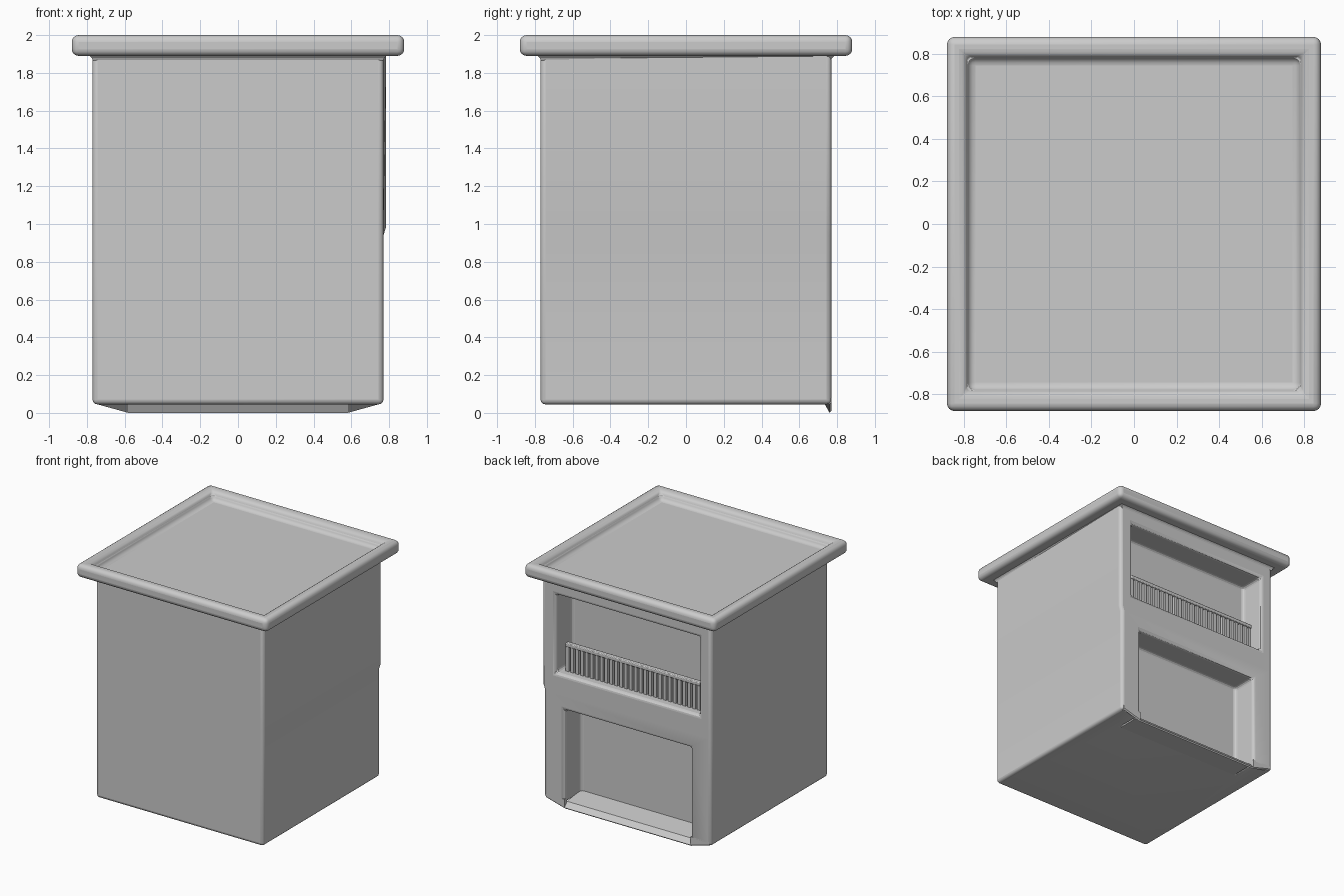
import bpy, bmesh

if "Cube" in bpy.data.objects:
    bpy.data.objects.remove(bpy.data.objects["Cube"])


def make(name, bm):
    bmesh.ops.recalc_face_normals(bm, faces=bm.faces)
    me = bpy.data.meshes.new(name)
    bm.to_mesh(me)
    bm.free()
    ob = bpy.data.objects.new(name, me)
    bpy.context.collection.objects.link(ob)
    return ob


def add_box(bm, x0, x1, y0, y1, z0, z1):
    vs = bmesh.ops.create_cube(bm, size=1)["verts"]
    for v in vs:
        v.co = (x1 if v.co.x > 0 else x0, y1 if v.co.y > 0 else y0, z1 if v.co.z > 0 else z0)


def box(name, *dims):
    bm = bmesh.new()
    add_box(bm, *dims)
    return make(name, bm)


def loft(name, rings):
    """Closed skin through rings of equal point count."""
    bm = bmesh.new()
    rs = [[bm.verts.new(p) for p in r] for r in rings]
    n = len(rs[0])
    for a, b in zip(rs, rs[1:]):
        for i in range(n):
            bm.faces.new((a[i], a[(i + 1) % n], b[(i + 1) % n], b[i]))
    bm.faces.new(rs[0])
    bm.faces.new(rs[-1])
    return make(name, bm)


def bevel(ob, width, segments):
    m = ob.modifiers.new("bevel", "BEVEL")
    m.width, m.segments, m.limit_method = width, segments, "ANGLE"


def smooth(ob, angle=0.6):
    bpy.ops.object.select_all(action="DESELECT")
    bpy.context.view_layer.objects.active = ob
    ob.select_set(True)
    bpy.ops.object.shade_smooth_by_angle(angle=angle)


# Cabinet body; the upper right wall flares slightly towards the back
S = 0.77
body = loft("cabinet_body", [
    [(-S, -S, z), (S, -S, z), (S + f, S, z), (-S, S, z)]
    for z, f in ((0.045, 0), (0.94, 0), (0.98, 0.013), (1.92, 0.014))])

# Two niches cut into the back
cutters = [box("upper_niche_cutter", -0.66, 0.66, 0.55, 1.0, 1.11, 1.76),
           box("lower_niche_cutter", -0.58, 0.58, 0.55, 1.0, -0.2, 0.82)]
for c in cutters:
    m = body.modifiers.new("niche", "BOOLEAN")
    m.operation, m.object, m.solver = "DIFFERENCE", c, "EXACT"
    c.hide_render = True
    c.hide_set(True)
bevel(body, 0.025, 3)
smooth(body)

# Floor of the lower niche, dipping to a lip that tapers into the body corners
loft("niche_floor", [
    [(x, 0.53, 0.075), (x, 0.53, 0.045), (x, 0.735, 0.045), (x, 0.76, 0.0), (x, 0.77, 0.01), (x, 0.735, 0.05)]
    for x in (-0.582, 0.582)])
for s in (-1, 1):
    loft("lip_end", [
        [(s * x, 0.735, 0.047), (s * x, 0.76, z), (s * x, 0.77, z + 0.01), (s * x, 0.77, 0.08), (s * x, 0.735, 0.08)]
        for x, z in ((0.58, 0.0), (0.75, 0.047))])

# Small flare where the body meets the slab
loft("neck_flare", [[(-r, -r, z), (r, -r, z), (r, r, z), (-r, r, z)]
                    for r, z in ((0.768, 1.865), (0.775, 1.88), (0.79, 1.895))])

# Top slab with a rounded rim and sunken panel
bm = bmesh.new()
add_box(bm, -0.88, 0.88, -0.88, 0.88, 1.89, 2.0)
top = max(bm.faces, key=lambda f: f.calc_center_median().z)
bmesh.ops.inset_region(bm, faces=[top], thickness=0.13)
bmesh.ops.inset_region(bm, faces=[top], thickness=0.01)
for v in top.verts:
    v.co.z = 1.928
slab = make("top_slab", bm)
bevel(slab, 0.04, 4)
smooth(slab)

# Slatted guard in the upper niche
rail = box("guard_rail", -0.62, 0.62, 0.665, 0.705, 1.315, 1.345)
bevel(rail, 0.006, 2)
smooth(rail)
bm = bmesh.new()
for i in range(28):
    x = -0.605 + i * 1.21 / 27
    add_box(bm, x - 0.014, x + 0.014, 0.673, 0.697, 1.09, 1.32)
make("guard_slats", bm)
